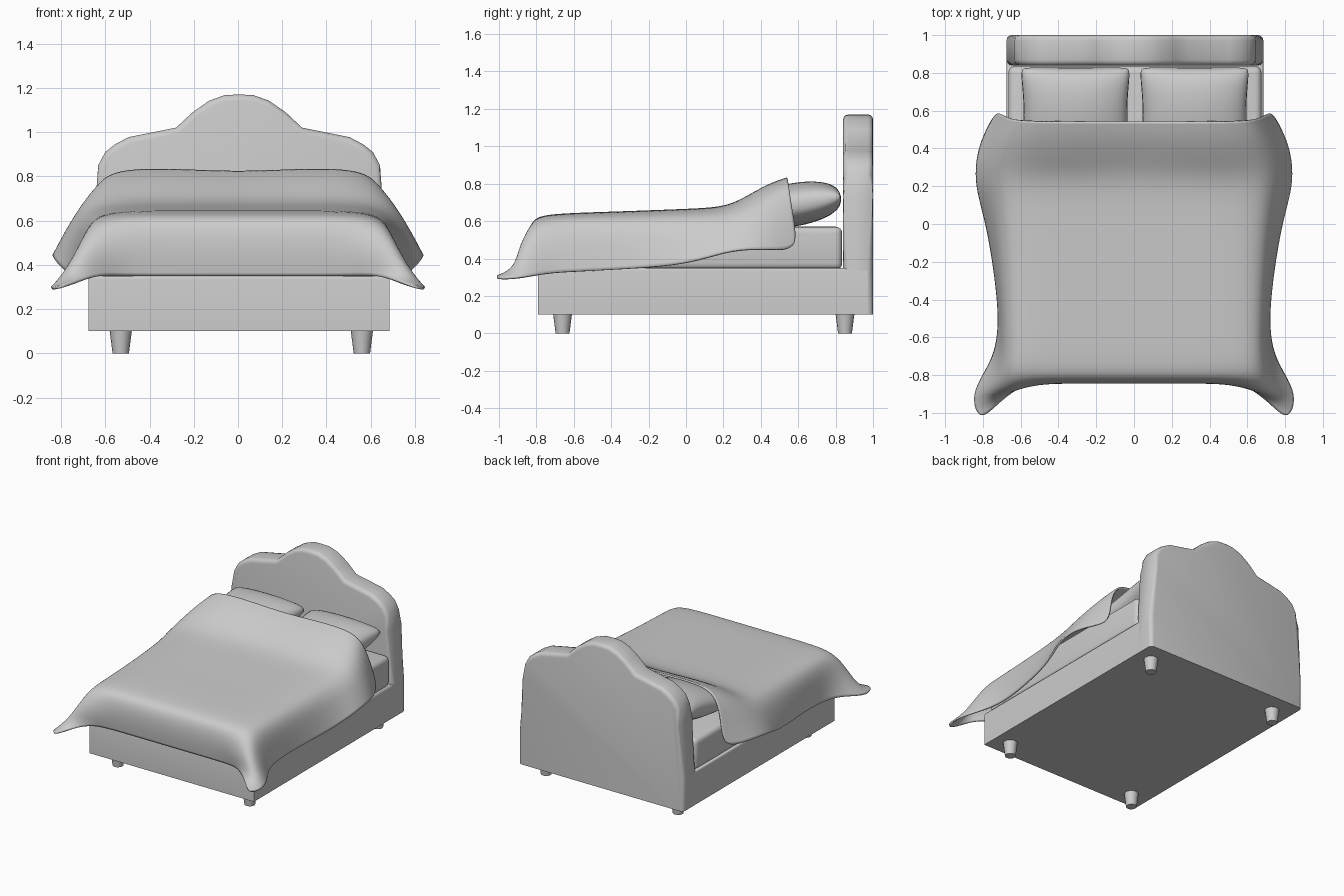
import bpy, bmesh, math
from mathutils import Matrix, Vector

if "Cube" in bpy.data.objects:
    bpy.data.objects.remove(bpy.data.objects["Cube"])

CX = 0.005  # the frame sits slightly off the centre line


def finish(name, bm, angle=40):
    bmesh.ops.recalc_face_normals(bm, faces=bm.faces)
    me = bpy.data.meshes.new(name)
    bm.to_mesh(me)
    bm.free()
    ob = bpy.data.objects.new(name, me)
    bpy.context.collection.objects.link(ob)
    bpy.ops.object.select_all(action='DESELECT')
    ob.select_set(True)
    bpy.context.view_layer.objects.active = ob
    bpy.ops.object.shade_smooth_by_angle(angle=math.radians(angle))
    return ob


def box(name, lo, hi, pick, width, segments=3):
    """Box whose edges chosen by pick(midpoint) are rounded."""
    lo, hi = Vector(lo), Vector(hi)
    bm = bmesh.new()
    bmesh.ops.create_cube(bm, size=1, matrix=Matrix.Translation((lo + hi) / 2)
                          @ Matrix.Diagonal((*(hi - lo), 1)))
    edges = [e for e in bm.edges if pick((e.verts[0].co + e.verts[1].co) / 2)]
    bmesh.ops.bevel(bm, geom=edges, offset=width, segments=segments,
                    profile=0.5, affect='EDGES')
    return finish(name, bm)


# Upholstered base and mattress
box("bed_base", (CX - 0.68, -0.79, 0.10), (CX + 0.68, 0.97, 0.35),
    lambda m: m.z > 0.34, 0.015)
box("mattress", (CX - 0.67, -0.75, 0.34), (CX + 0.67, 0.835, 0.57),
    lambda m: True, 0.035, 4)

# Headboard: mirrored outline extruded backwards, padded edges
half = [(0.68, 0.10), (0.68, 0.35), (0.645, 0.74), (0.637, 0.85), (0.605, 0.91),
        (0.56, 0.945), (0.50, 0.977), (0.285, 1.02), (0.21, 1.09),
        (0.135, 1.142), (0.065, 1.167)]
outline = half + [(0, 1.17)] + [(-x, z) for x, z in reversed(half)]
bm = bmesh.new()
face = bm.faces.new([bm.verts.new((x + CX, 0.84, z)) for x, z in outline])
ext = bmesh.ops.extrude_face_region(bm, geom=[face])["geom"]
for v in ext:
    if isinstance(v, bmesh.types.BMVert):
        v.co.y = 1.0
rim = [e for e in bm.edges if abs(e.verts[0].co.y - e.verts[1].co.y) < 0.01
       and e.verts[0].co.z + e.verts[1].co.z > 0.21]
bmesh.ops.bevel(bm, geom=rim, offset=0.028, segments=3, profile=0.5, affect='EDGES')
finish("headboard", bm, 50)

# Tapered feet
for sx, side in ((-1, "left"), (1, "right")):
    for y, end in ((-0.66, "front"), (0.85, "back")):
        bm = bmesh.new()
        bmesh.ops.create_cone(bm, cap_ends=True, segments=16, radius1=0.037,
                              radius2=0.05, depth=0.10, matrix=Matrix.Translation(
                                  (0.015 + sx * 0.545, y, 0.05)))
        finish(f"{end}_{side}_foot", bm)


# Pillows: two domed sheets with pinched-in sides
def pillow(name, x, n=20):
    bm = bmesh.new()
    for sign in (1, -1):
        grid = []
        for i in range(n + 1):
            u = -math.cos(math.pi * i / n)
            row = []
            for j in range(n + 1):
                v = -math.cos(math.pi * j / n)
                h = 0.115 * max(0, (1 - u * u) * (1 - v * v)) ** 0.38
                corner = 1 - 0.05 * (u * v) ** 8  # rounded corners
                row.append(bm.verts.new((
                    0.295 * u * corner * (1 - 0.07 * (1 - v * v)),
                    0.255 * v * corner * (1 - 0.02 * (1 - u * u)), sign * h)))
            grid.append(row)
        for i in range(n):
            for j in range(n):
                bm.faces.new((grid[i][j], grid[i + 1][j],
                              grid[i + 1][j + 1], grid[i][j + 1]))
    bmesh.ops.remove_doubles(bm, verts=bm.verts, dist=0.0005)
    bmesh.ops.transform(bm, verts=bm.verts, matrix=Matrix.Translation((x, 0.58, 0.688))
                        @ Matrix.Rotation(math.radians(10), 4, 'X'))
    finish(name, bm, 80)


pillow("left_pillow", -0.31)
pillow("right_pillow", 0.32)

# Blanket: rows from foot hem to folded head edge
# (top y, top z, shoulder x, y, z, side hem x, y, z)
rows = [(-0.835, 0.350, 0.62, -0.870, 0.355, 0.82, -1.050, 0.300),
        (-0.850, 0.470, 0.69, -0.920, 0.470, 0.87, -0.900, 0.295),
        (-0.835, 0.610, 0.68, -0.830, 0.600, 0.76, -0.740, 0.325),
        (-0.740, 0.640, 0.67, -0.700, 0.620, 0.72, -0.600, 0.330),
        (-0.400, 0.650, 0.68, -0.400, 0.620, 0.72, -0.400, 0.340),
        (0.000, 0.665, 0.69, 0.000, 0.635, 0.78, 0.000, 0.365),
        (0.220, 0.675, 0.70, 0.220, 0.650, 0.845, 0.200, 0.440),
        (0.340, 0.745, 0.69, 0.350, 0.705, 0.835, 0.370, 0.455),
        (0.450, 0.805, 0.67, 0.460, 0.755, 0.79, 0.490, 0.445),
        (0.540, 0.835, 0.64, 0.550, 0.785, 0.73, 0.600, 0.455)]
bm = bmesh.new()
grid = []
for k, (y, z, sx, sy, sz, hx, hy, hz) in enumerate(rows):
    dip = 0.015 if k > 6 else 0  # sag between the pillows
    top = [Vector((0.28, y, z)), Vector((0.52, y, z))]
    shoulder, hem = Vector((sx, sy, sz)), Vector((hx, hy, hz))
    side = top + [shoulder, shoulder.lerp(hem, 0.5) + Vector((0.01, 0, 0)), hem]
    pts = [Vector((-p.x, p.y, p.z)) for p in reversed(side)]
    pts += [Vector((0, y, z - dip))] + side
    grid.append([bm.verts.new(p) for p in pts])
for a, b in zip(grid, grid[1:]):
    for i in range(len(a) - 1):
        bm.faces.new((a[i], a[i + 1], b[i + 1], b[i]))
blanket = finish("blanket", bm, 80)
sub = blanket.modifiers.new("soften", 'SUBSURF')
sub.levels = sub.render_levels = 3
thick = blanket.modifiers.new("thickness", 'SOLIDIFY')
thick.thickness = 0.012
thick.offset = -1
